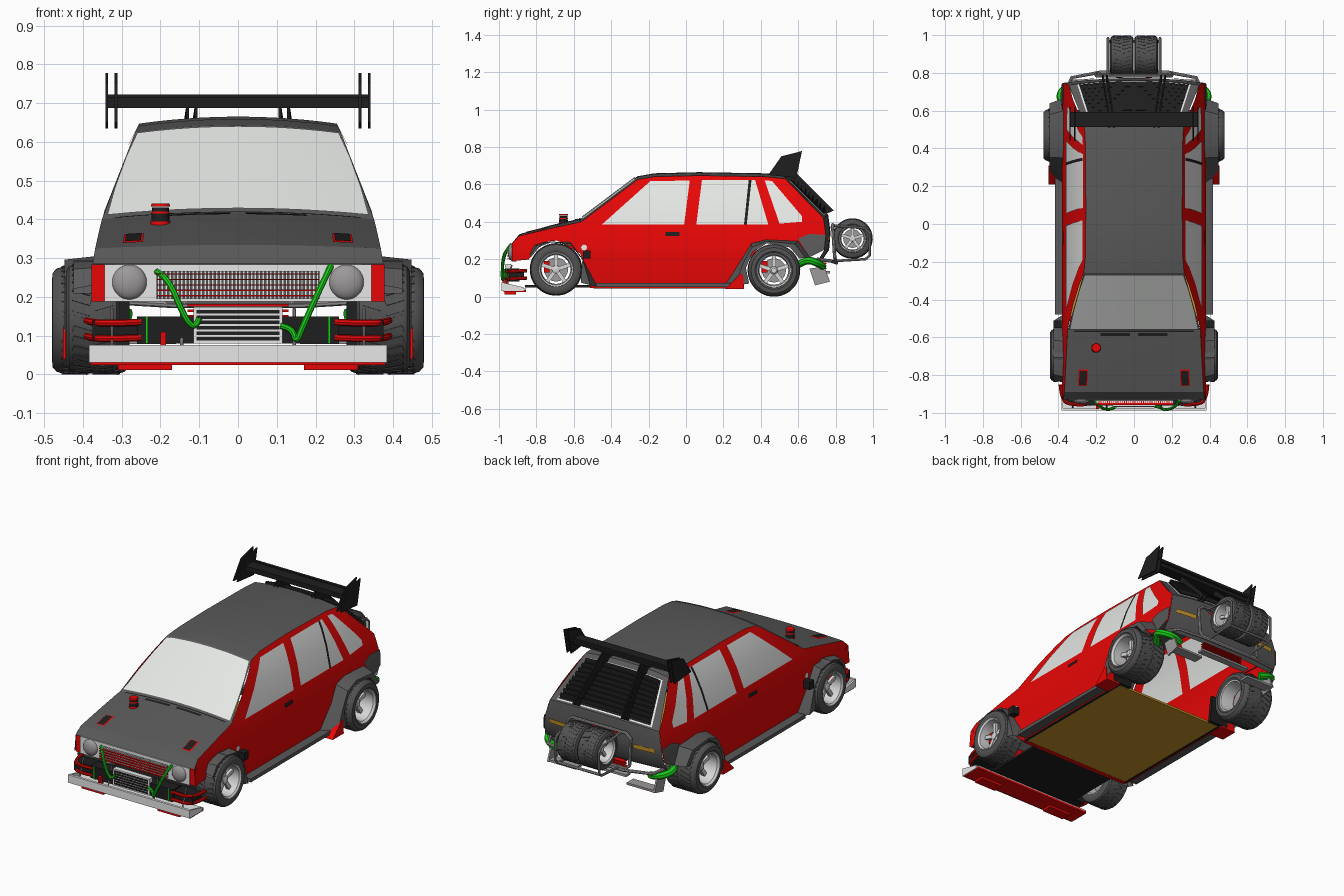
import bpy, bmesh, math
from mathutils import Matrix
if bpy.data.objects.get("Cube"):
    bpy.data.objects.remove(bpy.data.objects["Cube"])
SIDES = ((1, "left_"), (-1, "right_"))
made = []
def material(name, *rgb):
    m = bpy.data.materials.new(name)
    m.use_nodes = True
    m.diffuse_color = (*rgb, 1)
    m.node_tree.nodes["Principled BSDF"].inputs["Base Color"].default_value = (*rgb, 1)
    return m
red = material("body red", .88, .002, .002)
charcoal = material("charcoal panel", .1, .1, .1)
black = material("black trim", .013, .013, .013)
glass = material("pale glass", .82, .84, .82)
white = material("off white", .88, .88, .88)
rubber = material("tyre rubber", .085, .085, .085)
silver = material("wheel silver", .68, .68, .68)
steel = material("steel tube", .34, .32, .33)
green = material("green hose", .01, .6, .01)
tan = material("tan floor", .56, .29, .02)
def add(name, me):
    ob = bpy.data.objects.new(name, me)
    bpy.context.collection.objects.link(ob)
    made.append(ob)
    return ob
def finish(name, bm, mat):
    bmesh.ops.recalc_face_normals(bm, faces=bm.faces)
    me = bpy.data.meshes.new(name)
    bm.to_mesh(me)
    bm.free()
    me.materials.append(mat)
    return add(name, me)
def cube(bm, place, size):
    bmesh.ops.create_cube(bm, size=1, matrix=place @ Matrix.Diagonal((*size, 1)))
def boxes(name, mat, items, mirror=False):
    bm = bmesh.new()
    for c, size in items:
        for s in ((1, -1) if mirror else (1,)):
            cube(bm, Matrix.Translation((c[0] * s, c[1], c[2])), size)
    finish(name, bm, mat)
def prism(name, mat, poly, x0, x1):
    for s, side in SIDES:
        bm = bmesh.new()
        f = bm.faces.new([bm.verts.new((s * x0, y, z)) for y, z in poly])
        ext = bmesh.ops.extrude_face_region(bm, geom=[f])["geom"]
        bmesh.ops.translate(bm, verts=[v for v in ext if isinstance(v, bmesh.types.BMVert)], vec=(s * (x1 - x0), 0, 0))
        finish(side + name, bm, mat)
def tube(name, mat, pts, r, mirror=False, soft=False, closed=False):
    cu = bpy.data.curves.new(name, "CURVE")
    cu.dimensions, cu.bevel_depth, cu.bevel_resolution, cu.use_fill_caps = "3D", r, 2, True
    for s in ((1, -1) if mirror else (1,)):
        sp = cu.splines.new("NURBS" if soft else "POLY")
        sp.points.add(len(pts) - 1)
        for p, (x, y, z) in zip(sp.points, pts):
            p.co = (x * s, y, z, 1)
        sp.use_cyclic_u, sp.use_endpoint_u, sp.order_u = closed, soft, 3
    cu.materials.append(mat)
    ob = bpy.data.objects.new(name, cu)
    bpy.context.collection.objects.link(ob)
    me = bpy.data.meshes.new_from_object(ob.evaluated_get(bpy.context.evaluated_depsgraph_get()))
    bpy.data.objects.remove(ob)
    add(name, me)
# Body half width by height
WIDTH = [(.0, .36), (.2, .382), (.3, .374), (.39, .354), (.5, .322), (.58, .289), (.645, .255)]
def half_width(z):
    for (a, p), (b, q) in zip(WIDTH, WIDTH[1:]):
        if z <= b:
            return p + (q - p) * (z - a) / (b - a)
    return WIDTH[-1][1]
def panel(name, mat, poly, off=0):  # side outline laid on both body sides
    for s, side in SIDES:
        bm = bmesh.new()
        bm.faces.new([bm.verts.new((0, y, z)) for y, z in poly])
        bmesh.ops.triangulate(bm, faces=bm.faces[:], ngon_method="EAR_CLIP")
        for z, _ in WIDTH[1:-1]:
            bmesh.ops.bisect_plane(bm, geom=bm.verts[:] + bm.edges[:] + bm.faces[:], plane_co=(0, 0, z), plane_no=(0, 0, 1))
        for v in bm.verts:
            v.co.x = s * (half_width(v.co.z) + off)
        finish(side + name, bm, mat)
def strips(name, mat, rows):  # faces between rows of points
    bm = bmesh.new()
    grid = [[bm.verts.new(p) for p in row] for row in rows]
    for a, b in zip(grid, grid[1:]):
        for i in range(len(a) - 1):
            bm.faces.new((a[i], a[i + 1], b[i + 1], b[i]))
    finish(name, bm, mat)
def skin(name, mat, rows, u0=-1, u1=1, off=0, n=12):  # crowned strip across the car
    grid = []
    for y, z in rows:
        crown, bow = min(.018, max(0, (z - .28) * .2)), .025 * min(1, max(0, (y - .53) / .2))
        us = [u0 + (u1 - u0) * i / n for i in range(n + 1)]
        grid.append([(half_width(z) * u, y + bow * (1 - u * u) + math.copysign(off, y), z + crown * (1 - u * u) + off)
                     for u in us])
    strips(name, mat, grid)
def arc(center, r, angles):
    return [(center[0] + r * math.cos(math.radians(a)), center[1] + r * math.sin(math.radians(a))) for a in angles]
def between(a, b, t):
    return tuple(p + (q - p) * t for p, q in zip(a, b))
# Body shell
FRONT, REAR = (-.695, .145), (.47, .14)
hood = [(-.93, .285), (-.89, .325), (-.72, .365), (-.56, .4)]
roof = [(-.26, .625), (-.17, .641), (.07, .647), (.42, .641), (.53, .63)]
tail = [(.735, .42), (.748, .33), (.74, .25), (.71, .2)]
panel("body_side", red, [(-.93, .19)] + hood + roof + tail[:3] + [(.66, .22)] + arc(REAR, .155, range(30, 201, 17))
      + [(.3, .045), (-.5, .045)] + arc(FRONT, .155, range(-20, 161, 18)))
for name, rows in (("hood", hood), ("windshield_frame", [hood[-1], roof[0]]), ("roof", roof),
                   ("hatch", [roof[-1], tail[0]]), ("tail_panel", tail)):
    skin(name, charcoal, rows)
skin("windshield", glass, [between(hood[-1], roof[0], t) for t in (.03, .35, .7, .97)], -.965, .965, .004)
panel("tail_corner", charcoal, [(.6, .31), (.66, .335), (.748, .33), (.74, .25), (.66, .21)], .006)
# Side glass on both faces of the wall
for name, poly in (("front_door_glass", [(-.45, .385), (-.19, .618), (.02, .62), (-.01, .385)]),
                   ("rear_door_glass", [(.055, .385), (.085, .622), (.37, .622), (.44, .385)]),
                   ("quarter_glass", [(.5, .39), (.42, .622), (.46, .618), (.62, .43), (.62, .4)])):
    panel(name, glass, poly, .004)
    panel(name + "_inner", glass, poly, -.004)
panel("window_post", black, [(.31, .385), (.335, .622), (.35, .622), (.325, .385)], .006)
panel("door_handle", black, [(-.11, .325), (-.11, .345), (-.035, .345), (-.035, .325)], .006)
panel("fuel_cap", white, arc((-.545, .262), .016, range(0, 360, 30)), .006)
boxes("fender_box", black, [((.405, -.53, .225), (.04, .04, .045))], True)
# Louvred rear window and wing
def hatch(t):
    return between(roof[-1], tail[0], t)
skin("rear_window_border", white, [hatch(.1), hatch(.97)], -.875, .875, .003)
skin("rear_window", black, [hatch(.12), hatch(.95)], -.85, .85, .006)
for i in range(9):
    (y, z), low = hatch(.13 + i * .09), hatch(.19 + i * .09)
    skin("louvre", black, [(y + .012, z + .012), low], -.84, .84, .008)
for x in (.108, .13):
    tops, lows = [(.51, .65), (.56, .69)], [(.72, .43), (.79, .46)]
    for s, side in SIDES:
        strips(side + "wing_strut", black, [[(s * (x + d), *p) for p in tops] + [(s * (x + d + .035), *p) for p in lows[::-1]]
               + [(s * (x + d), *tops[0])] for d in (-.004, .004)])
        strips(side + "wing_strut_plate", black, [[(s * x, *p) for p in tops], [(s * (x + .035), *p) for p in lows]])
boxes("wing_blade", black, [((0, .545, .701), (.67, .065, .028)), ((0, .585, .715), (.67, .015, .015))])
for x in (.311, .335):
    prism("wing_end_plate", black, [(.44, .65), (.51, .75), (.62, .778), (.59, .635)], x, x + .007)
# Hood vents, cowl, tail lights and cap
def on_hood(y):
    return (y, .325 + (y + .89) * .225)
skin("cowl_seal", black, [on_hood(-.568), on_hood(-.56)], -.9, .9, .003)
for s, side in SIDES:
    skin(side + "vent_frame", red, [on_hood(-.855), on_hood(-.768)], s * .67, s * .81, .003, 2)
    skin(side + "vent", black, [on_hood(-.85), on_hood(-.773)], s * .685, s * .795, .006, 2)
    skin(side + "cowl_grille", black, [on_hood(-.59), on_hood(-.575)], s * .06, s * .5, .003, 4)
    skin(side + "tail_light", tan, [(.746, .315), (.744, .292)], s * .55, s * .9, .008, 4)
skin("tail_stripe", red, [(.746, .355), (.747, .347)], -.35, .35, .004)
for name, mat, z, r, h in (("cap_base", red, .385, .028, .02), ("hood_cap", black, .41, .024, .04),
                           ("cap_ring", red, .418, .0245, .005), ("cap_top", red, .437, .025, .008)):
    bm = bmesh.new()
    bmesh.ops.create_cone(bm, cap_ends=True, segments=16, radius1=r, radius2=r * .9, depth=h,
                          matrix=Matrix.Translation((-.2, -.655, z)))
    finish(name, bm, mat)
# Wheel arch flares, skirts and flaps
for name, reach, outer, inner in (
        ("front_flare", .425, [(-.835, .23), (-.81, .275), (-.75, .292), (-.62, .292), (-.55, .2), (-.47, .05)],
         arc(FRONT, .15, (155, 125, 95, 55, 20, -28))),
        ("rear_flare", .448, [(.2, .05), (.29, .19), (.35, .285), (.43, .305), (.6, .297), (.665, .21)],
         arc(REAR, .15, (208, 175, 140, 105, 55, 25)))):
    for s, side in SIDES:
        strips(side + name, charcoal, [[(s * (half_width(o[1]) - .005), *o), (s * reach, *between(o, i, .45)),
               (s * reach, *i), (s * (half_width(i[1]) - .01), *i)] for o, i in zip(outer, inner)])
prism("side_skirt", charcoal, [(-.48, .052), (-.48, .072), (.24, .072), (.26, .052)], .35, .418)
prism("rocker_flap", red, [(.21, .04), (.29, .12), (.305, .12), (.31, .04)], .36, .452)
prism("mud_flap", black, [(.29, .05), (.31, .2), (.325, .2), (.31, .05)], .28, .4)
# Wheels
def lathe(bm, profile, w, R, steps=40):
    vs = [bm.verts.new((x * w, r * R, 0)) for x, r in profile]
    es = [bm.edges.new(p) for p in zip(vs, vs[1:])]
    bmesh.ops.spin(bm, geom=vs + es, cent=(0, 0, 0), axis=(1, 0, 0), angle=math.tau, steps=steps)
    bmesh.ops.remove_doubles(bm, verts=bm.verts, dist=1e-5)
def wheel(name, pos, w, R, s):
    place = Matrix.Translation(pos) @ Matrix.Diagonal((s, 1, 1, 1))
    tyre, rim, disc = bmesh.new(), bmesh.new(), bmesh.new()
    half = [(.46, .64), (.5, .72), (.49, .87), (.44, .95), (.36, .985)]
    lathe(tyre, [(-x, r) for x, r in half] + half[::-1], w, R)
    for i in range(32):
        for k in (1, -1):
            lug = Matrix.Rotation(math.tau * (i + k / 4) / 32, 4, "X") @ Matrix.Translation((k * .2 * w, 0, R * .985))
            cube(tyre, lug @ Matrix.Rotation(k * .3, 4, "Z"), (w * .34, R * .12, R * .028))
    lathe(rim, [(.46, .67), (.49, .65), (.44, .59), (-.1, .55), (-.45, .6), (-.46, .67)], w, R)
    lathe(rim, [(.0, .16), (.24, .15), (.27, .1), (.27, .001)], w, R, 16)
    for i in range(5):
        arm = Matrix.Rotation(math.tau * i / 5, 4, "X") @ Matrix.Translation((.15 * w, 0, R * .34))
        cube(rim, arm, (w * .12, R * .15, R * .48))
    lathe(disc, [(-.05, .001), (-.05, .46), (-.1, .46), (-.1, .001)], w, R, 24)
    for part, bm, mat in (("_tyre", tyre, rubber), ("_rim", rim, silver), ("_brake_disc", disc, steel)):
        finish(name + part, bm, mat).matrix_world = place
for s, side in SIDES:
    wheel(side + "front_wheel", (s * .375, *FRONT), .14, .14, s)
    wheel(side + "rear_wheel", (s * .38, *REAR), .2, .14, s)
    wheel(side + "spare_wheel", (s * .064, .89, .31), .125, .108, s)
boxes("brake_caliper", red, [((.375, -.745, .16), (.025, .03, .06)), ((.38, .42, .16), (.03, .03, .06))], True)
# Underside and splitter
boxes("floor", tan, [((0, -.1, .052), (.7, .78, .012))])
boxes("floor_edge", black, [((.352, -.1, .053), (.012, .79, .018))], True)
boxes("floor_front_strip", red, [((0, -.5, .052), (.71, .025, .014))])
boxes("engine_tray", black, [((0, -.68, .055), (.54, .36, .012))])
boxes("splitter_floor", red, [((0, -.915, .03), (.76, .12, .012))])
boxes("splitter_skid", red, [((.24, -.94, .018), (.14, .06, .014))], True)
boxes("splitter_face", white, [((0, -.98, .053), (.77, .014, .045)), ((0, -.915, .039), (.76, .12, .006))])
prism("splitter_fin", white, [(-.98, .03), (-.98, .075), (-.87, .05), (-.87, .03)], .375, .385)
# Front face
boxes("nose_surround", red, [((0, -.915, .236), (.755, .02, .096))])
boxes("nose_panel", white, [((0, -.922, .236), (.69, .02, .096))])
boxes("grille_back", charcoal, [((0, -.933, .231), (.42, .006, .072))])
boxes("grille_slats", red, [((0, -.946, .203 + i * .014), (.42, .022, .003)) for i in range(5)])
boxes("grille_fins", white, [((-.205 + i * .01, -.94, .231), (.0062, .014, .072)) for i in range(42)])
for s, side in SIDES:
    bm = bmesh.new()
    bmesh.ops.create_uvsphere(bm, u_segments=24, v_segments=14, radius=.045,
                              matrix=Matrix.Translation((s * .28, -.93, .238)) @ Matrix.Diagonal((1, .5, 1, 1)))
    finish(side + "headlight", bm, steel)
boxes("bumper_beam", black, [((0, -.925, .115), (.52, .07, .07)), ((.31, -.905, .115), (.13, .08, .05)),
                             ((-.31, -.905, .115), (.13, .08, .05))])
boxes("intercooler", white, [((0, -.95, .127), (.23, .03, .095))])
boxes("intercooler_slots", black, [((0, -.966, .092 + i * .014), (.215, .004, .009)) for i in range(6)])
for z in (.095, .135):
    tube("bumper_hoop", red, [(.25, -.955, z), (.33, -.96, z - .004), (.385, -.93, z), (.39, -.85, z + .004)], .009, True, True)
for x in (.145, .325):
    tube("splitter_rod", steel, [(x, -.975, .04), (x, -.93, .17)], .004, True)
boxes("tow_hook", red, [((-.193, -.965, .085), (.014, .03, .05))])
tube("right_hose", green, [(-.21, -.935, .265), (-.18, -.97, .25), (-.14, -.985, .15), (-.11, -.975, .115), (-.1, -.97, .145)],
     .008, False, True)
tube("left_hose", green, [(.24, -.935, .28), (.22, -.97, .24), (.17, -.985, .13), (.15, -.98, .08), (.14, -.97, .12),
                          (.11, -.965, .125)], .008, False, True)
boxes("bumper_strap", green, [((.235, -.961, .115), (.006, .006, .07))], True)
# Rear carrier, diffuser and hoses
tube("carrier_hoop", steel, [(-.2, .795, .21), (-.18, .8, .19), (.18, .8, .19), (.2, .795, .21), (.2, .785, .36),
                             (.17, .785, .385), (-.17, .785, .385), (-.2, .785, .36)], .009, closed=True)
tube("carrier_arm", steel, [(.138, .79, .19), (.138, .96, .2), (.138, .982, .22), (.138, .984, .34), (.138, .96, .365),
                            (.138, .78, .38)], .007, True)
tube("carrier_cross_bar", steel, [(-.138, .965, .205), (.138, .965, .205)], .008)
tube("rear_bumper_bar", steel, [(-.36, .7, .2), (-.33, .775, .19), (-.17, .805, .18), (.17, .805, .18), (.33, .775, .19),
                                (.36, .7, .2)], .009)
prism("diffuser_fin", steel, [(.66, .15), (.74, .16), (.77, .08), (.69, .06)], .33, .34)
boxes("diffuser_lip", steel, [((.25, .735, .085), (.18, .06, .012)), ((.08, .75, .13), (.16, .04, .012))], True)
boxes("rear_cooler_slats", red, [((0, .735, .15 + i * .014), (.26, .03, .006)) for i in range(4)])
tube("rear_hose", green, [(.34, .6, .17), (.39, .65, .2), (.39, .7, .18), (.33, .74, .16), (.28, .72, .15)], .02, True, True)
# Smooth curved parts, keep edges crisp
bpy.ops.object.select_all(action="DESELECT")
for ob in made:
    ob.select_set(True)
bpy.context.view_layer.objects.active = made[0]
bpy.ops.object.shade_smooth_by_angle(angle=math.radians(32))
